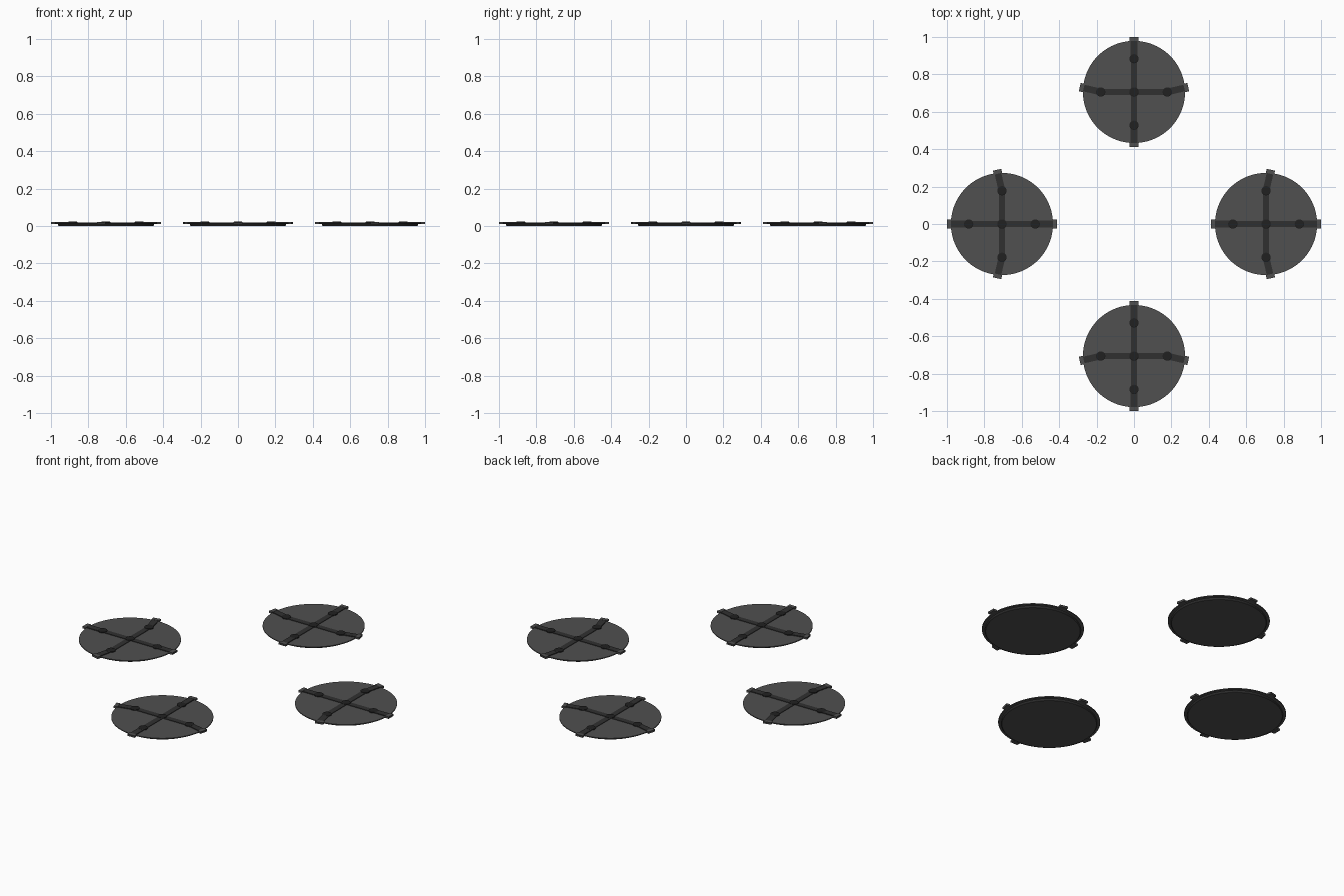
import bpy, bmesh
from math import cos, sin, pi, atan2, radians
from mathutils import Matrix, Vector

if "Cube" in bpy.data.objects:
    bpy.data.objects.remove(bpy.data.objects["Cube"])

CENTRE = 0.706   # distance of each pad from the origin
NODE = 0.178     # pivot distance from the pad centre


def material(name, v):
    m = bpy.data.materials.new(name)
    m.diffuse_color = (v, v, v, 1)
    m.use_nodes = True
    m.node_tree.nodes["Principled BSDF"].inputs["Base Color"].default_value = m.diffuse_color
    return m


PAD = material("pad_grey", 0.08)
DARK = material("arm_dark", 0.03)
BLACK = material("pivot_black", 0.015)


def finish(name, bm, mat, place):
    bmesh.ops.recalc_face_normals(bm, faces=bm.faces)
    me = bpy.data.meshes.new(name)
    bm.to_mesh(me)
    bm.free()
    me.materials.append(mat)
    ob = bpy.data.objects.new(name, me)
    ob.matrix_world = place
    bpy.context.collection.objects.link(ob)
    bpy.context.view_layer.objects.active = ob
    ob.select_set(True)
    bpy.ops.object.shade_smooth_by_angle(angle=radians(30))
    ob.select_set(False)


def lathe(bm, profile, at=(0, 0), n=64):
    rings = [[bm.verts.new((at[0] + r * cos(2 * pi * i / n),
                            at[1] + r * sin(2 * pi * i / n), z)) for i in range(n)]
             for r, z in profile]
    for a, b in zip(rings, rings[1:]):
        for i in range(n):
            j = (i + 1) % n
            bm.faces.new((a[i], a[j], b[j], b[i]))
    bm.faces.new(rings[0])
    bm.faces.new(rings[-1])


def bar(bm, p, q, width, z0, z1):
    p, q = Vector(p), Vector(q)
    d, mid = q - p, (p + q) / 2
    mat = (Matrix.Translation((mid.x, mid.y, (z0 + z1) / 2))
           @ Matrix.Rotation(atan2(d.y, d.x), 4, 'Z')
           @ Matrix.Diagonal((d.length, width, z1 - z0, 1)))
    bmesh.ops.create_cube(bm, size=1, matrix=mat)


def build_pad(k):
    place = Matrix.Rotation(k * pi / 2, 4, 'Z') @ Matrix.Translation((CENTRE, 0, 0))

    # round pad with a stepped underside
    bm = bmesh.new()
    lathe(bm, [(0.253, 0), (0.256, 0.003), (0.256, 0.009), (0.273, 0.011),
               (0.273, 0.016)], n=96)
    finish("round_pad", bm, PAD, place)

    # inner and outer arms; the sideways tips bend outward
    pivots = [(NODE, 0), (0, NODE), (-NODE, 0), (0, -NODE)]
    tips = [(0.294, 0), (0.026, 0.29), (-0.294, 0), (0.026, -0.29)]
    arms, clips, caps = bmesh.new(), bmesh.new(), bmesh.new()
    for p, t in zip(pivots, tips):
        bar(arms, (0, 0), p, 0.032, 0.015, 0.019)
        bar(arms, p, t, 0.036, 0.015, 0.0205)
        # hooked clip at the pad edge
        v = (Vector(t) - Vector(p)).normalized()
        bar(clips, Vector(t) - v * 0.022, t, 0.046, 0.010, 0.0215)
    finish("arms", arms, DARK, place)
    finish("edge_clips", clips, PAD, place)

    # pivot caps
    for c in pivots + [(0, 0)]:
        lathe(caps, [(0.025, 0.015), (0.025, 0.021), (0.022, 0.023)], c, 24)
    finish("pivot_caps", caps, BLACK, place)


for k in range(4):
    build_pad(k)
